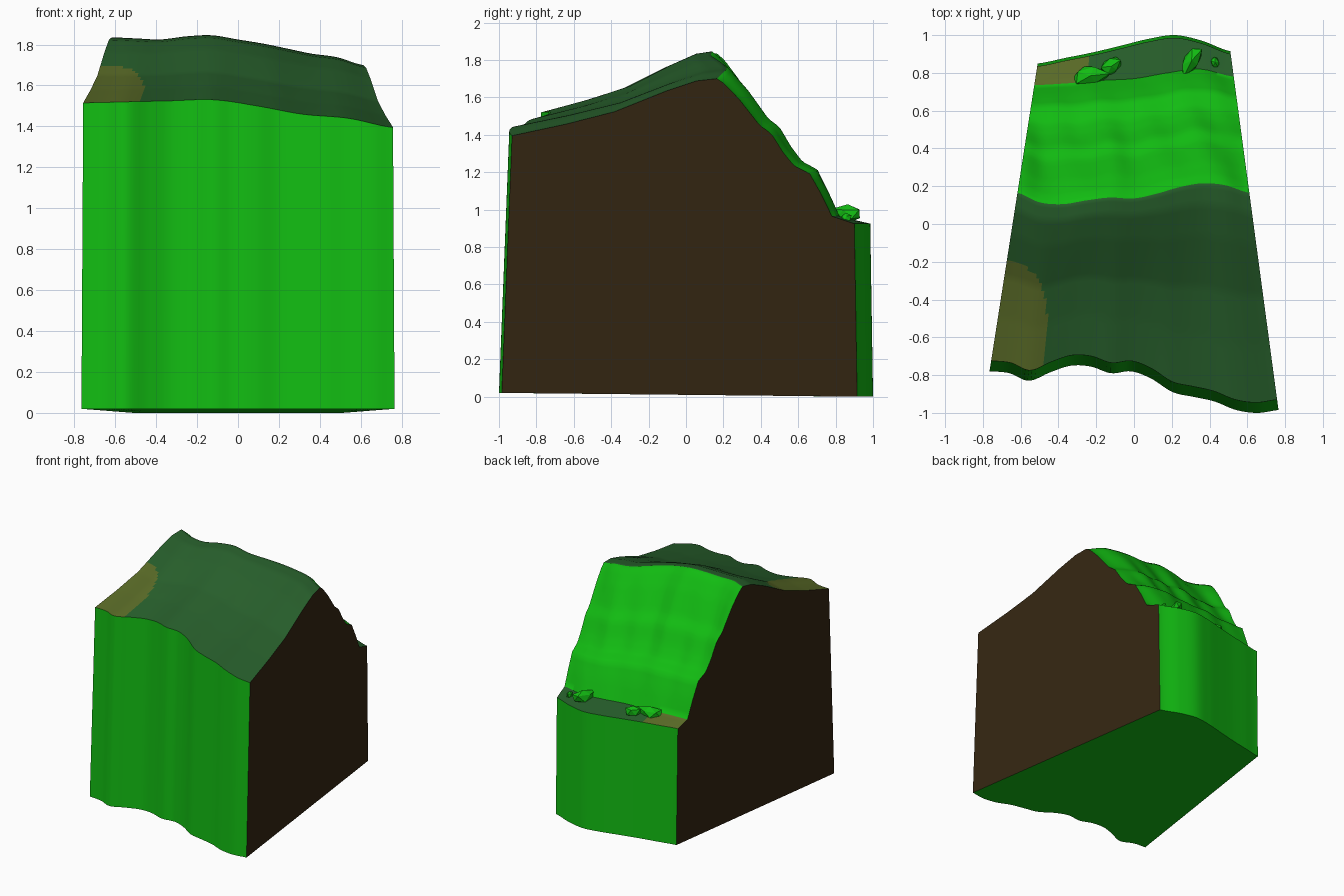
import bpy, bmesh, math, random
from mathutils import Vector, Matrix, Euler

cube = bpy.data.objects.get("Cube")
if cube:
    bpy.data.objects.remove(cube, do_unlink=True)


def material(name, rgb):
    m = bpy.data.materials.new(name)
    m.use_nodes = True
    m.diffuse_color = (*rgb, 1)
    m.node_tree.nodes["Principled BSDF"].inputs["Base Color"].default_value = (*rgb, 1)
    return m


GREEN, DARK, OLIVE, BROWN = range(4)
materials = [
    material("bright green", (0.006, 0.5, 0.006)),
    material("dark grass green", (0.02, 0.112, 0.024)),
    material("olive patch", (0.1, 0.145, 0.02)),
    material("dark brown earth", (0.034, 0.019, 0.006)),
]


def smooth_curve(values, s):
    """Smooth curve through evenly spaced values, s from 0 to 1."""
    n = len(values) - 1
    i = min(int(s * n), n - 1)
    t = s * n - i
    a, b = values[i], values[i + 1]
    p, q = values[max(i - 1, 0)], values[min(i + 2, n)]
    m0, m1 = (b - p) / 2, (q - a) / 2
    return (a * (2*t**3 - 3*t**2 + 1) + m0 * (t**3 - 2*t**2 + t)
            + b * (3*t**2 - 2*t**3) + m1 * (t**3 - t**2))


def polyline(points, t):
    for (x0, y0), (x1, y1) in zip(points, points[1:]):
        if t <= x1:
            return y0 + (y1 - y0) * (t - x0) / (x1 - x0)
    return points[-1][1]


# Outlines running across the hill, from -x to +x
FRONT_Y = [-.78, -.79, -.83, -.785, -.75, -.755, -.79, -.78, -.82, -.89, -.915, -.94, -.985, -1, -.985]
FRONT_Z = [1.515, 1.52, 1.525, 1.53, 1.5, 1.46, 1.44, 1.395]
RIDGE_Y = [.165, .115, .105, .125, .14, .135, .16, .195, .215, .205, .165]
RIDGE_Z = [1.835, 1.83, 1.825, 1.84, 1.845, 1.825, 1.805, 1.78, 1.755, 1.738, 1.7]
LEDGE_Y = [.735, .745, .76, .77, .8, .82, .78]
BACK_Y = [.85, .88, .91, .945, .98, 1, .97, .915]

# Height shape of the grassy slope and of the stepped back face
SLOPE = [(0, 0), (.26, .2), (.5, .42), (.75, .78), (.9, .96), (1, 1)]
STEPS = [(0, 0), (.07, .04), (.19, .15), (.36, .34), (.46, .4), (.57, .54),
         (.67, .635), (.81, .69), (.91, .84), (1, 1)]

COLS, SLOPE_ROWS, STEP_ROWS, LEDGE_ROWS = 80, 40, 32, 4


def profile(s):
    """Section of the hill at s: list of (y, z, zone)."""
    fy, fz = smooth_curve(FRONT_Y, s), smooth_curve(FRONT_Z, s)
    ry, rz = smooth_curve(RIDGE_Y, s), smooth_curve(RIDGE_Z, s)
    ly, by = smooth_curve(LEDGE_Y, s), smooth_curve(BACK_Y, s)
    top_y, ledge_z, back_z = fy + .055, .965, .925
    pts = [(fy, .02, "wall")]
    for i in range(SLOPE_ROWS):
        t = i / SLOPE_ROWS
        pts.append((top_y + (ry - top_y) * t, fz + (rz - fz) * polyline(SLOPE, t), "slope"))
    for i in range(STEP_ROWS):
        t = i / STEP_ROWS
        ripple = .008 * math.sin(s * 31 + t * 5) * math.sin(math.pi * t)
        pts.append((ry + (ly - ry) * t + ripple,
                    rz + (ledge_z - rz) * polyline(STEPS, t), "steps"))
    for i in range(LEDGE_ROWS + 1):
        t = i / LEDGE_ROWS
        pts.append((ly + (by - .015 - ly) * t, ledge_z + (back_z - ledge_z) * t,
                    "ledge" if i < LEDGE_ROWS else "wall"))
    pts.append((by, 0, "base"))
    return pts


def side_x(y, s):
    left = -.765 + .255 * (y + .78) / 1.63
    right = .765 - .255 * (y + .985) / 1.9
    return left + (right - left) * s


def zone_color(zone, c):
    if zone == "slope":
        inside = ((c.x + .72) / .26) ** 2 + (abs(c.y + .56) / .38) ** 3 < 1
        return OLIVE if inside else DARK
    if zone == "ledge":
        return OLIVE if c.x < -.24 else DARK
    return GREEN


def add_object(name, bm):
    mesh = bpy.data.meshes.new(name)
    bmesh.ops.recalc_face_normals(bm, faces=bm.faces)
    bm.to_mesh(mesh)
    bm.free()
    for m in materials:
        mesh.materials.append(m)
    ob = bpy.data.objects.new(name, mesh)
    bpy.context.collection.objects.link(ob)
    return ob


# Hill block: sections lofted across, closed underneath, earth on both cut sides
bm = bmesh.new()
sections, zones = [], []
for c in range(COLS + 1):
    s = c / COLS
    pts = profile(s)
    zones = [p[2] for p in pts]
    sections.append([bm.verts.new((side_x(y, s), y, z)) for y, z, _ in pts])
count = len(zones)
for a, b in zip(sections, sections[1:]):
    for r in range(count):
        n = (r + 1) % count
        f = bm.faces.new((a[r], b[r], b[n], a[n]))
        f.material_index = zone_color(zones[r], f.calc_center_median())
for cap in (sections[0], sections[-1]):
    bm.faces.new(cap).material_index = BROWN
hill = add_object("hill_block", bm)
bpy.context.view_layer.objects.active = hill
hill.select_set(True)
bpy.ops.object.shade_smooth_by_angle(angle=math.radians(50))
hill.select_set(False)


# Angular rocks resting on the back ledge
def rock(name, center, size, turn, seed):
    rng = random.Random(seed)
    bm = bmesh.new()
    bmesh.ops.create_icosphere(bm, subdivisions=1, radius=1)
    for v in bm.verts:
        v.co *= rng.uniform(.8, 1.15)
    scale = Matrix.Diagonal((*size, 1))
    spin = Euler(turn).to_matrix().to_4x4()
    bm.transform(Matrix.Translation(Vector(center)) @ spin @ scale)
    add_object(name, bm)


rock("rock_wide", (-.23, .785, .965), (.1, .06, .045), (0, 0, .1), 3)
rock("rock_wide_tip", (-.12, .835, .965), (.06, .045, .045), (0, 0, .6), 5)
rock("rock_long", (.305, .865, .975), (.045, .1, .055), (0, 0, -.6), 8)
rock("rock_small", (.43, .855, .955), (.025, .032, .03), (0, 0, .3), 11)
